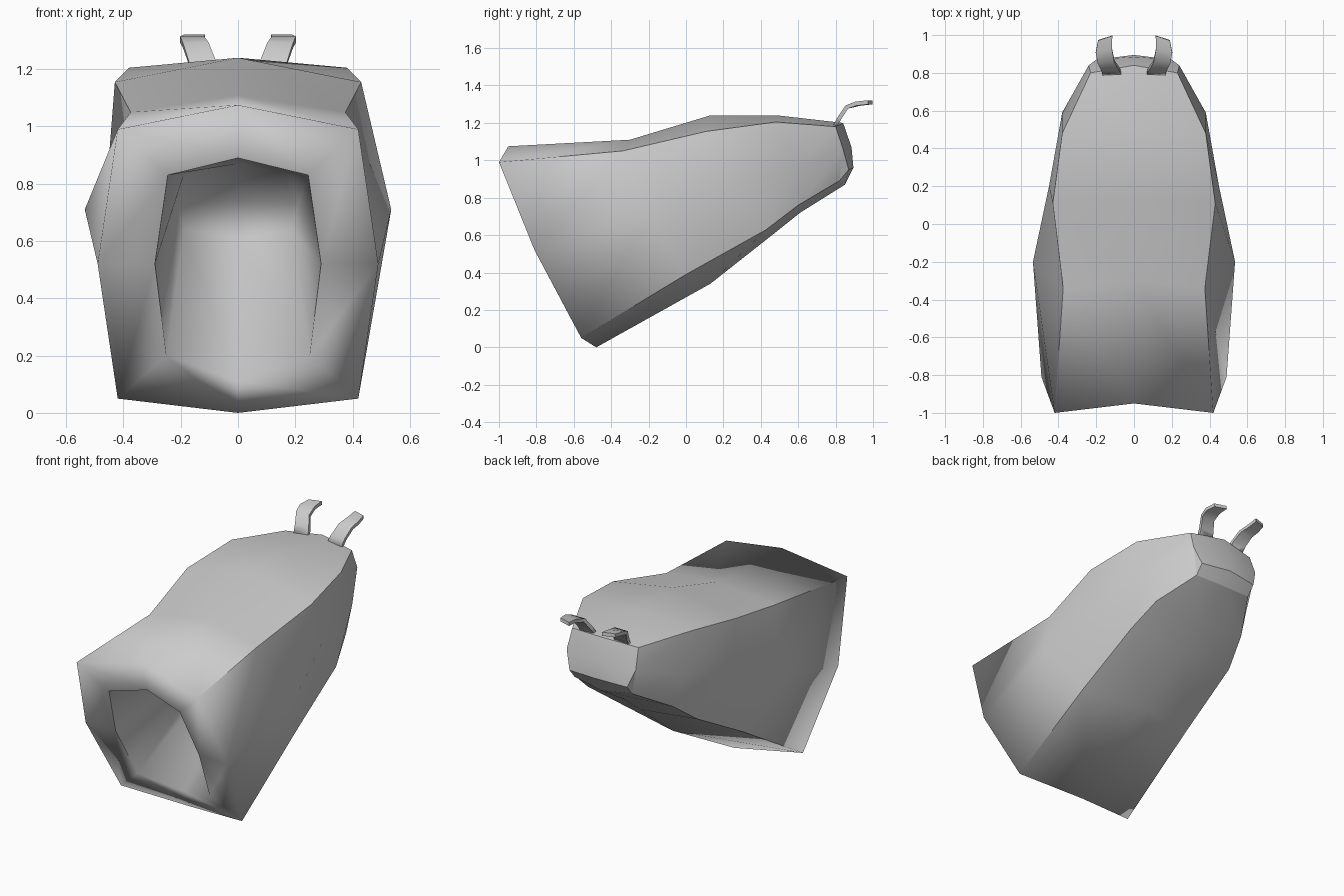
import bpy, bmesh, math
from mathutils import Vector

if "Cube" in bpy.data.objects:
    bpy.data.objects.remove(bpy.data.objects["Cube"])

# Half cross-sections: bottom centre, bottom corner, side, top corner, top centre
OUTER = [
    [(0, -.48, 0), (.42, -.56, .05), (.49, -.81, .52), (.42, -1, .99), (0, -.95, 1.075)],
    [(0, .13, .34), (.40, 0, .39), (.535, -.2, .71), (.375, -.34, 1.05), (0, -.3, 1.11)],
    [(0, .46, .6), (.38, .43, .63), (.45, .2, .90), (.43, .11, 1.155), (0, .13, 1.24)],
    [(0, .61, .72), (.33, .6, .76), (.38, .59, .96), (.38, .48, 1.205), (0, .49, 1.24)],
    [(0, .85, .87), (.2, .82, .89), (.24, .84, 1.06), (.23, .8, 1.18), (0, .84, 1.2)],
    [(0, .895, .96), (.2, .87, .95), (.24, .84, 1.06), (.23, .8, 1.18), (0, .84, 1.2)],
]
LIP = [(0, -.53, .11), (.25, -.64, .2), (.29, -.8, .52), (.245, -.93, .83), (0, -.9, .89)]
DEEP = [(0, .3, .61), (.19, .25, .64), (.21, .2, .73), (.19, .1, .83), (0, .1, .87)]


def full(half):
    """Mirror a half section into a closed loop."""
    pts = [Vector(p) for p in half]
    return pts + [Vector((-p.x, p.y, p.z)) for p in pts[-2:0:-1]]


def skin(bm, loops, tips):
    """Bridge loops in order, with a fan closing each end."""
    rings = [[bm.verts.new(p) for p in lp] for lp in loops]
    n = len(rings[0])
    for a, b in zip(rings, rings[1:]):
        for i in range(n):
            j = (i + 1) % n
            if (a[i].co - b[i].co).length + (a[j].co - b[j].co).length > 1e-5:
                bm.faces.new((a[i], a[j], b[j], b[i]))
    for ring, tip in zip((rings[0], rings[-1]), tips):
        c = bm.verts.new(tip)
        for i in range(n):
            bm.faces.new((ring[i], ring[(i + 1) % n], c))
    return rings


def crease(bm, a, b):
    e = bm.edges.get((a, b))
    if e:
        e.smooth = False


def finish(bm, name):
    bmesh.ops.remove_doubles(bm, verts=bm.verts, dist=.0005)
    bmesh.ops.recalc_face_normals(bm, faces=bm.faces)
    for f in bm.faces:
        f.smooth = True
    me = bpy.data.meshes.new(name)
    bm.to_mesh(me)
    bm.free()
    ob = bpy.data.objects.new(name, me)
    bpy.context.collection.objects.link(ob)
    return ob


# Hollow body: cavity from its deep end, out over the soft lip, then the outer shell
bm = bmesh.new()
loops = [full(h) for h in [DEEP, LIP] + OUTER]
rings = skin(bm, loops, [(0, .2, .74), (0, .885, 1.07)])
for a, b in zip(rings[2:], rings[3:]):          # long corner creases
    for i in (1, 3, 5, 7):
        crease(bm, a[i], b[i])
for i in range(8):                              # back panel outline
    crease(bm, rings[6][i], rings[6][(i + 1) % 8])
    crease(bm, rings[7][i], rings[7][(i + 1) % 8])
for i in (1, 2, 3, 4, 5, 6):                    # mouth edge, soft at the bottom
    crease(bm, rings[1][i], rings[1][i + 1])
finish(bm, "hollow_body")

# Pair of curved tabs at the back top
PATH = [(.115, .795, 1.18), (.125, .82, 1.225), (.148, .86, 1.285), (.16, .92, 1.303), (.152, .985, 1.31)]
WIDTH = [.1, .095, .09, .085, .075]
for side, label in ((1, "right"), (-1, "left")):
    bm = bmesh.new()
    loops = []
    pts = [Vector(p) for p in PATH]
    for i, p in enumerate(pts):
        t = pts[min(i + 1, 4)] - pts[max(i - 1, 0)]
        nrm = Vector((0, -t.z, t.y)).normalized() * .011
        w = Vector((WIDTH[i] / 2, -.012 * (i > 2), 0))
        loops.append([Vector((side * q.x, q.y, q.z)) for q in
                      (p - w - nrm, p + w - nrm, p + w + nrm, p - w + nrm)])
    rings = skin(bm, loops, [sum(loops[0], Vector()) / 4, sum(loops[-1], Vector()) / 4])
    for a, b in zip(rings, rings[1:]):
        for i in range(4):
            crease(bm, a[i], b[i])
    for i in range(4):
        crease(bm, rings[-1][i], rings[-1][(i + 1) % 4])
    finish(bm, label + "_back_tab")
